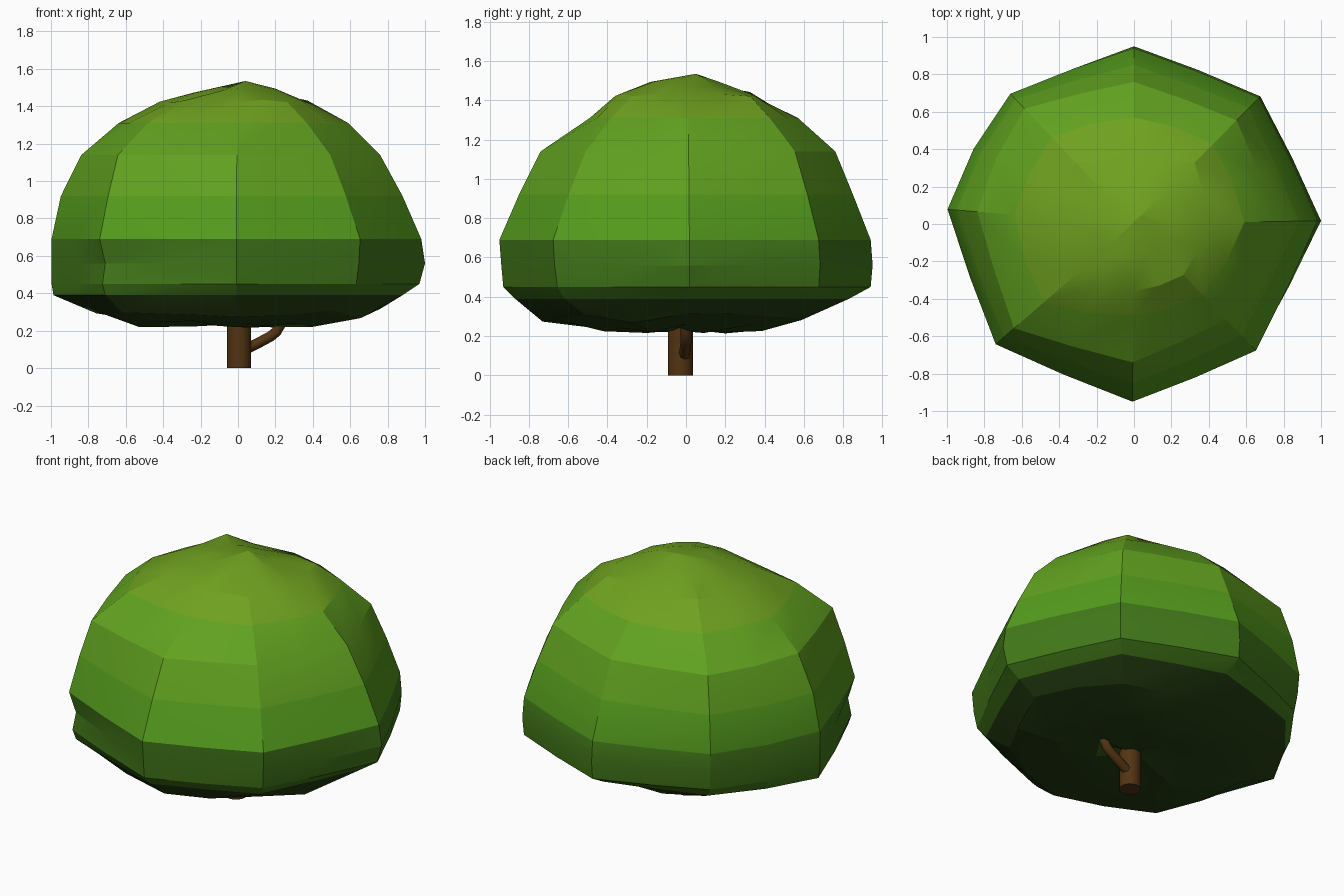
import bpy, bmesh, math, random
from mathutils import Vector

if "Cube" in bpy.data.objects:
    bpy.data.objects.remove(bpy.data.objects["Cube"])
random.seed(4)

def material(name, rgb):
    m = bpy.data.materials.new(name)
    m.diffuse_color = (*rgb, 1)
    m.use_nodes = True
    m.node_tree.nodes["Principled BSDF"].inputs["Base Color"].default_value = m.diffuse_color
    return m

bark = material("bark", (0.085, 0.034, 0.006))
leaves = [material("leaf_underside", (0.018, 0.05, 0.006)),
          material("leaf_low", (0.055, 0.19, 0.010)),
          material("leaf_side", (0.09, 0.33, 0.012)),
          material("leaf_shoulder", (0.12, 0.36, 0.014)),
          material("leaf_crown", (0.16, 0.36, 0.014))]

def finish(obj, angle):
    bpy.ops.object.select_all(action='DESELECT')
    obj.select_set(True)
    bpy.context.view_layer.objects.active = obj
    bpy.ops.object.shade_smooth_by_angle(angle=math.radians(angle))

# Canopy: eight-sided rings, each with height and radii E NE N NW W SW S SE
rings = [
    (0.235, (.22, .24, .20, .24, .28, .26, .22, .22)),
    (0.24, (.44, .48, .40, .48, .58, .58, .48, .46)),
    (0.29, (.76, .69, .64, .72, .76, .82, .73, .72)),
    (0.39, (.88, .87, .83, .88, .99, .94, .87, .86)),
    (0.45, (.97, .95, .94, .93, 1.0, .96, .93, .91)),
    (0.56, (1.0, .96, .95, .95, 1.0, .94, .94, .93)),
    (0.69, (.98, .95, .94, .96, 1.0, .98, .95, .94)),
    (0.92, (.88, .87, .85, .92, .95, .92, .85, .83)),
    (1.14, (.76, .78, .76, .85, .84, .85, .74, .71)),
    (1.31, (.59, .60, .57, .64, .64, .64, .49, .53)),
    (1.43, (.39, .46, .33, .45, .42, .38, .36, .38)),
    (1.485, (.20, .22, .18, .22, .24, .18, .18, .18)),
]
angles = [1, 45.3, 90, 133.5, 175.5, 221, 269.5, 314]
bm = bmesh.new()
loops = []
for z, radii in rings:
    corners = [Vector((r * math.cos(math.radians(a)), r * math.sin(math.radians(a)), z))
               for r, a in zip(radii, angles)]
    loop = []
    for i, c in enumerate(corners):
        mid = (c + corners[(i + 1) % 8]) / 2
        bulge = (1.035 if i == 3 else 1.01) if 0.3 < z < 1.2 else 1.04
        mid.x *= bulge
        mid.y *= bulge
        for p in (c, mid):
            if z < 0.3:
                p = p + Vector((0, 0, random.uniform(-.025, .03)))
            elif z > 1.4:
                p = p + Vector((0, 0, random.uniform(-.018, .012)))
            loop.append(bm.verts.new(p))
    loops.append(loop)
n = len(loops[0])
for lo, hi in zip(loops, loops[1:]):
    for i in range(n):
        j = (i + 1) % n
        bm.faces.new((lo[i], lo[j], hi[j], hi[i]))
bottom = bm.verts.new((0, 0, 0.235))
top = bm.verts.new((0.04, 0.05, 1.535))
for i in range(n):
    j = (i + 1) % n
    bm.faces.new((bottom, loops[0][j], loops[0][i]))
    bm.faces.new((top, loops[-1][i], loops[-1][j]))
bm.normal_update()
for f in bm.faces:
    z = f.calc_center_median().z
    f.material_index = sum(z > level for level in (0.41, 0.66, 1.0, 1.3))
mesh = bpy.data.meshes.new("canopy")
bm.to_mesh(mesh)
bm.free()
for m in leaves:
    mesh.materials.append(m)
canopy = bpy.data.objects.new("canopy", mesh)
bpy.context.collection.objects.link(canopy)
finish(canopy, 17)

# Trunk
bpy.ops.mesh.primitive_cylinder_add(vertices=16, radius=0.064, depth=0.5,
                                    location=(0.006, -0.028, 0.25))
trunk = bpy.context.object
trunk.name = "trunk"
trunk.data.materials.append(bark)
finish(trunk, 40)

# Side branch: bent tube
curve = bpy.data.curves.new("branch", 'CURVE')
curve.dimensions = '3D'
curve.bevel_depth = 0.028
curve.bevel_resolution = 2
curve.use_fill_caps = True
path = [(0.02, -0.01, 0.09), (0.10, -0.005, 0.13), (0.175, 0, 0.17),
        (0.205, 0, 0.195), (0.225, 0, 0.23), (0.25, 0, 0.32)]
s = curve.splines.new('POLY')
s.points.add(len(path) - 1)
for pt, co in zip(s.points, path):
    pt.co = (*co, 1)
curve.materials.append(bark)
branch = bpy.data.objects.new("branch", curve)
bpy.context.collection.objects.link(branch)
